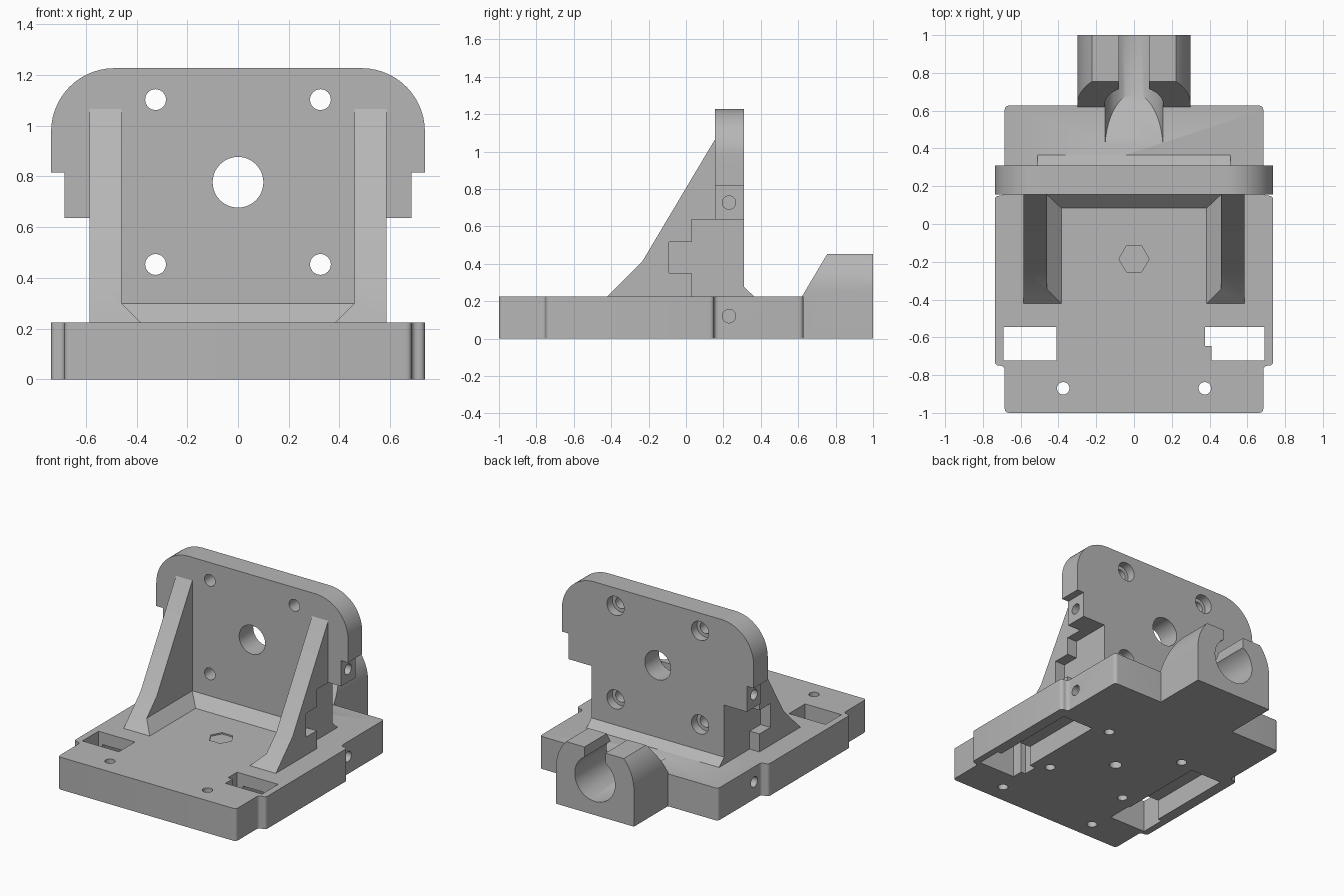
import bpy, bmesh, math
from mathutils import Vector

cube = bpy.data.objects.get("Cube")
if cube:
    bpy.data.objects.remove(cube)

grey = bpy.data.materials.new("plain_grey")
grey.use_nodes = True
grey.diffuse_color = (0.47, 0.47, 0.47, 1)
grey.node_tree.nodes["Principled BSDF"].inputs["Base Color"].default_value = (0.47, 0.47, 0.47, 1)

AXES = {"x": lambda u, v, w: (w, u, v),
        "y": lambda u, v, w: (u, w, v),
        "z": lambda u, v, w: (u, v, w)}


def loft(name, loops):
    """Solid skinned through matching closed loops of 3D points."""
    bm = bmesh.new()
    rings = [[bm.verts.new(p) for p in loop] for loop in loops]
    bm.faces.new(rings[0])
    bm.faces.new(rings[-1])
    n = len(rings[0])
    for lo, hi in zip(rings, rings[1:]):
        for i in range(n):
            bm.faces.new((lo[i], lo[(i + 1) % n], hi[(i + 1) % n], hi[i]))
    bmesh.ops.recalc_face_normals(bm, faces=bm.faces)
    mesh = bpy.data.meshes.new(name)
    bm.to_mesh(mesh)
    bm.free()
    mesh.materials.append(grey)
    obj = bpy.data.objects.new(name, mesh)
    bpy.context.collection.objects.link(obj)
    return obj


def prism(name, pts, axis, a, b):
    return loft(name, [[AXES[axis](u, v, w) for u, v in pts] for w in (a, b)])


def box(x0, x1, y0, y1, z0, z1):
    return prism("cutter", [(x0, y0), (x1, y0), (x1, y1), (x0, y1)], "z", z0, z1)


def arc(cx, cy, r, start, end, n):
    angles = [math.radians(start + (end - start) * i / n) for i in range(n + 1)]
    return [(cx + r * math.cos(t), cy + r * math.sin(t)) for t in angles]


def rod(u, v, r, axis, a, b, n=32):
    return prism("cutter", arc(u, v, r, 0, 360, n)[:-1], axis, a, b)


def mirrored(half):
    return half + [(-x, y) for x, y in reversed(half)]


def rounded(pts, r, n=4):
    """Round every corner of a closed outline."""
    out = []
    for i, p in enumerate(pts):
        p = Vector(p)
        a = p + (Vector(pts[i - 1]) - p).normalized() * r
        b = p + (Vector(pts[(i + 1) % len(pts)]) - p).normalized() * r
        for k in range(n + 1):
            t = k / n
            out.append(tuple(a * (1 - t) ** 2 + p * 2 * t * (1 - t) + b * t * t))
    return out


def cut(obj, cutters):
    for c in cutters:
        mod = obj.modifiers.new("cut", "BOOLEAN")
        mod.operation = "DIFFERENCE"
        mod.solver = "EXACT"
        mod.object = c
        bpy.context.view_layer.update()
        deps = bpy.context.evaluated_depsgraph_get()
        mesh = bpy.data.meshes.new_from_object(obj.evaluated_get(deps))
        obj.modifiers.clear()
        obj.data = mesh
        bpy.data.objects.remove(c)


def bore():
    """Rod channel with a ramped inner end."""
    c = rod(0, 0.25, 0.155, "y", 0.42, 1.1, 48)
    cut(c, [prism("cutter", [(0.3, -0.1), (0.3, 0.29), (0.7, 0.09), (0.7, -0.1)], "x", -1, 1)])
    return c


TOP = 0.225
SIDES = (-1, 1)

# Base slab with stepped outline
outline = mirrored([(0.685, -1), (0.685, -0.75), (0.737, -0.75),
                    (0.737, 0.15), (0.685, 0.15), (0.685, 0.627)])
base = prism("base", rounded(outline, 0.025), "z", 0, TOP)
cuts = [rod(0, -0.185, 0.08, "z", 0.12, 1, 6), rod(0, -0.185, 0.04, "z", -1, 1), bore()]
for s in SIDES:
    cuts.append(rod(s * 0.375, -0.87, 0.033, "z", -1, 1))
    cuts.append(box(*sorted((s * 0.41, s * 0.69)), -0.722, -0.545, -1, 1))
    cuts.append(box(*sorted((s * 0.42, s * 0.66)), -0.71, 0.08, -1, 0.14))
    cuts.append(rod(0.23, 0.12, 0.036, "x", *sorted((s * 0.55, s))))
    for y in (-0.48, 0.115):
        cuts.append(rod(s * 0.305, y, 0.033, "z", -1, 0.15))
cuts.append(box(0.375, 0.45, -0.645, -0.545, -1, 1))
cut(base, cuts)

# Upright plate with rounded shoulders and stepped sides
half = [(0.51, 0.2), (0.51, 0.637), (0.685, 0.637), (0.685, 0.815), (0.737, 0.815)]
half += arc(0.487, 0.977, 0.25, 0, 90, 14)
plate = prism("upright_plate", mirrored(half), "y", 0.155, 0.31)
cuts = [rod(0, 0.777, 0.1, "y", -1, 1, 48)]
for s in SIDES:
    cuts.append(rod(0.23, 0.727, 0.036, "x", *sorted((s * 0.58, s))))
    for z in (0.453, 1.103):
        cuts.append(rod(s * 0.325, z, 0.041, "y", -1, 1))
        cuts.append(rod(s * 0.325, z, 0.066, "y", 0.25, 1))
cut(plate, cuts)

# Side gussets with the chamfered inner corner, hollowed from one wedge
gussets = prism("gussets", [(-0.42, 0.2), (-0.42, TOP), (-0.235, 0.41), (0.155, 1.065),
                            (0.2, 1.065), (0.2, 0.2)], "x", -0.585, 0.585)
levels = [(0.215, 0.375, 0.075), (0.3, 0.46, 0.155), (0.301, 0.46, 0.25), (2, 0.46, 0.25)]
cuts = [loft("cutter", [[(-x, -1, z), (x, -1, z), (x, y, z), (-x, y, z)] for z, x, y in levels])]
for s in SIDES:
    x0, x1 = sorted((s * 0.51, s))
    cuts.append(box(x0, x1, 0.03, 1, 0.1, 0.637))
    cuts.append(box(x0, x1, -0.09, 0.05, 0.35, 0.515))
cut(gussets, cuts)

# Chamfer strip behind the plate
prism("rear_chamfer", [(0.3, 0.2), (0.3, 0.285), (0.365, TOP), (0.365, 0.2)], "x", -0.51, 0.51)

# Rod cradle: arched block, sloped front, open slot on top
cradle = prism("rod_cradle", [(-0.3, 0), (0.3, 0)] + arc(0, 0.25, 0.3, 0, 180, 40), "y", 0.6, 1)
cut(cradle, [box(-1, 1, 0, 2, 0.452, 1),
             prism("cutter", [(0.5, TOP), (0.5, 0.6), (0.843, 0.6), (0.62, TOP)], "x", -1, 1),
             bore(),
             box(-0.08, 0.08, 0.5, 1.1, 0.25, 1)])

# Smooth curved walls, keep edges sharp
bpy.ops.object.select_all(action="DESELECT")
for obj in (base, plate, gussets, cradle):
    obj.select_set(True)
bpy.context.view_layer.objects.active = base
bpy.ops.object.shade_smooth_by_angle(angle=math.radians(30))
